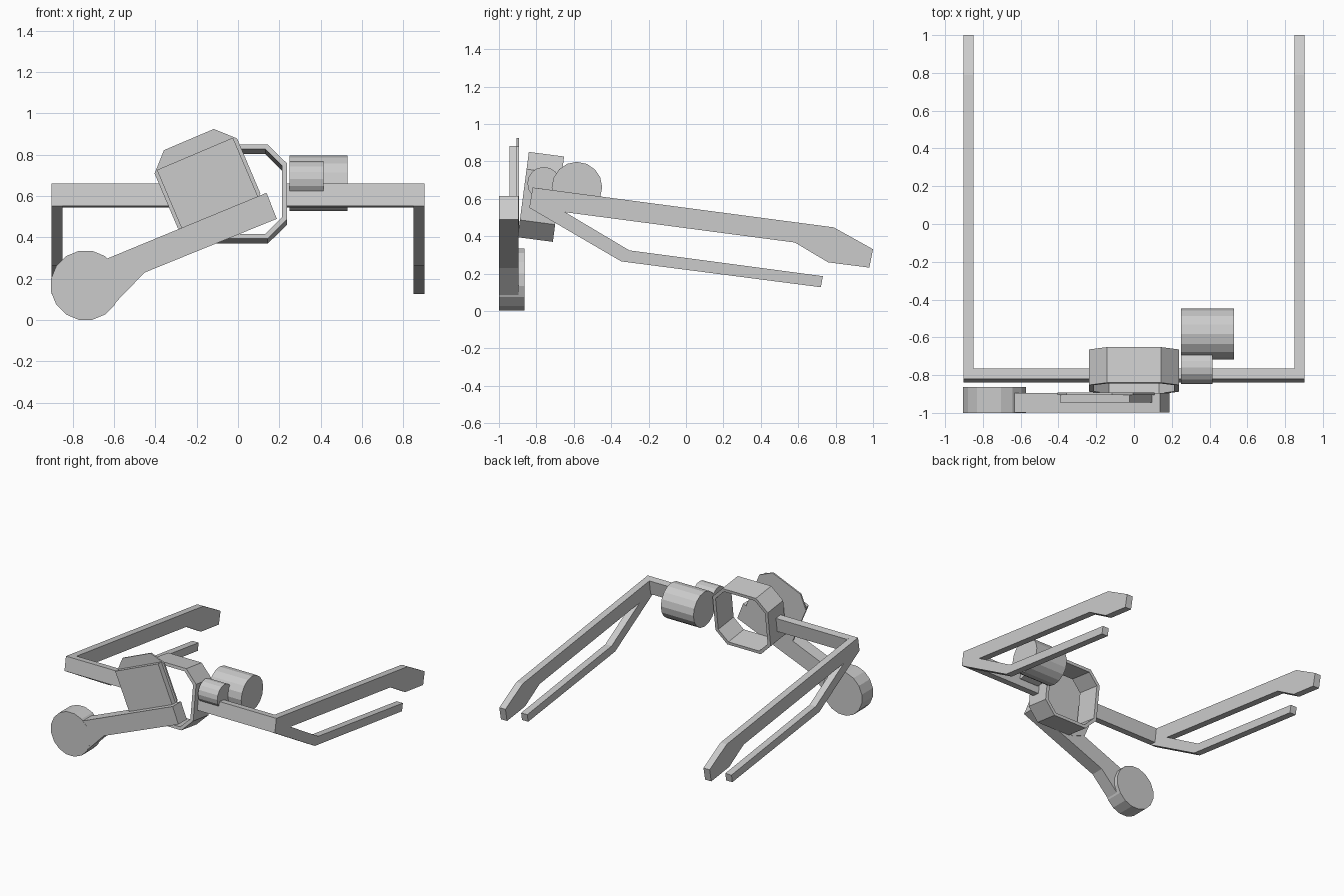
import bpy
import bmesh
import math
from mathutils import Matrix, Vector

cube = bpy.data.objects.get("Cube")
if cube:
    bpy.data.objects.remove(cube, do_unlink=True)

grey = bpy.data.materials.new("plain grey")
grey.use_nodes = True
GREY = (0.6, 0.6, 0.6, 1)
grey.diffuse_color = GREY
grey.node_tree.nodes["Principled BSDF"].inputs["Base Color"].default_value = GREY


def finish(name, bm):
    bmesh.ops.recalc_face_normals(bm, faces=bm.faces)
    mesh = bpy.data.meshes.new(name)
    bm.to_mesh(mesh)
    bm.free()
    mesh.materials.append(grey)
    obj = bpy.data.objects.new(name, mesh)
    bpy.context.collection.objects.link(obj)
    return obj


def prism(name, profile, axis, start, end, matrix=None):
    """Extrude a 2D profile along x (profile is y,z) or along y (profile is x,z)."""
    def place(a, b, d):
        return Vector((d, a, b)) if axis == "x" else Vector((a, d, b))
    bm = bmesh.new()
    face = bm.faces.new([bm.verts.new(place(a, b, start)) for a, b in profile])
    extruded = bmesh.ops.extrude_face_region(bm, geom=[face], use_keep_orig=True)
    moved = [v for v in extruded["geom"] if isinstance(v, bmesh.types.BMVert)]
    bmesh.ops.translate(bm, verts=moved, vec=place(0, 0, end - start))
    if matrix:
        bm.transform(matrix)
    return finish(name, bm)


def circle(a, b, radius, sides=16, turn=0.0):
    return [(a + radius * math.cos(math.tau * (i + turn) / sides),
             b + radius * math.sin(math.tau * (i + turn) / sides)) for i in range(sides)]


def octagon(w, h, c):
    """Chamfered rectangle with half width w, half height h and chamfer c."""
    return [(w, h - c), (w - c, h), (c - w, h), (-w, h - c),
            (-w, c - h), (c - w, -h), (w - c, -h), (w, c - h)]


# Forked side arms and the two halves of the front bar
arm = [(-0.82, 0.66), (0.79, 0.447), (1.0, 0.33), (0.98, 0.232), (0.76, 0.26),
       (0.582, 0.366), (-0.646, 0.528), (-0.303, 0.324), (0.732, 0.186),
       (0.721, 0.127), (-0.346, 0.265), (-0.838, 0.552)]
bar = [(-0.82, 0.66), (-0.764, 0.653), (-0.78, 0.545), (-0.838, 0.552)]
for side, s in (("left", 1), ("right", -1)):
    prism(side + "_arm", arm, "x", s * 0.85, s * 0.903)
    prism(side + "_front_bar", bar, "x", s * 0.225, s * 0.85)

# Open octagonal ring, tilted with the arms
tilt = Matrix.Translation((0, -0.776, 0.61)) @ Matrix.Rotation(math.radians(-7.5), 4, "X")
bm = bmesh.new()
loops = [[bm.verts.new((x, y, z)) for x, z in shape]
         for shape, y in ((octagon(0.237, 0.23, 0.093), -0.095),
                          (octagon(0.237, 0.23, 0.093), 0.095),
                          (octagon(0.212, 0.207, 0.08), 0.095),
                          (octagon(0.212, 0.207, 0.08), -0.095))]
for k in range(4):
    a, b = loops[k], loops[(k + 1) % 4]
    for i in range(8):
        j = (i + 1) % 8
        bm.faces.new((a[i], a[j], b[j], b[i]))
bm.transform(tilt)
finish("octagonal_ring", bm)

# Pair of cylinders beside the ring
prism("large_cylinder", circle(-0.583, 0.662, 0.135), "x", 0.25, 0.53)
prism("small_cylinder", circle(-0.76, 0.682, 0.088), "x", 0.25, 0.415)

# Swung-out cover: thin octagonal plate with a block on its front
swing = Matrix.Translation((-0.148, 0, 0.662)) @ Matrix.Rotation(math.radians(-23), 4, "Y")
prism("cover_plate", octagon(0.217, 0.23, 0.086), "y", -0.905, -0.893, swing)
block = [(-0.2, -0.18), (0.2, -0.18), (0.2, 0.155), (-0.2, 0.155)]
prism("cover_block", block, "y", -0.945, -0.9, swing)

# Lever carrying the cover, ending in a round weight
lever = [(0.138, 0.616), (0.188, 0.49), (-0.452, 0.23), (-0.64, 0.036),
         (-0.742, 0.167), (-0.635, 0.297)]
prism("cover_lever", lever, "y", -0.999, -0.896)
prism("round_weight", circle(-0.738, 0.168, 0.17, 16, 0.5), "y", -1.0, -0.864)
